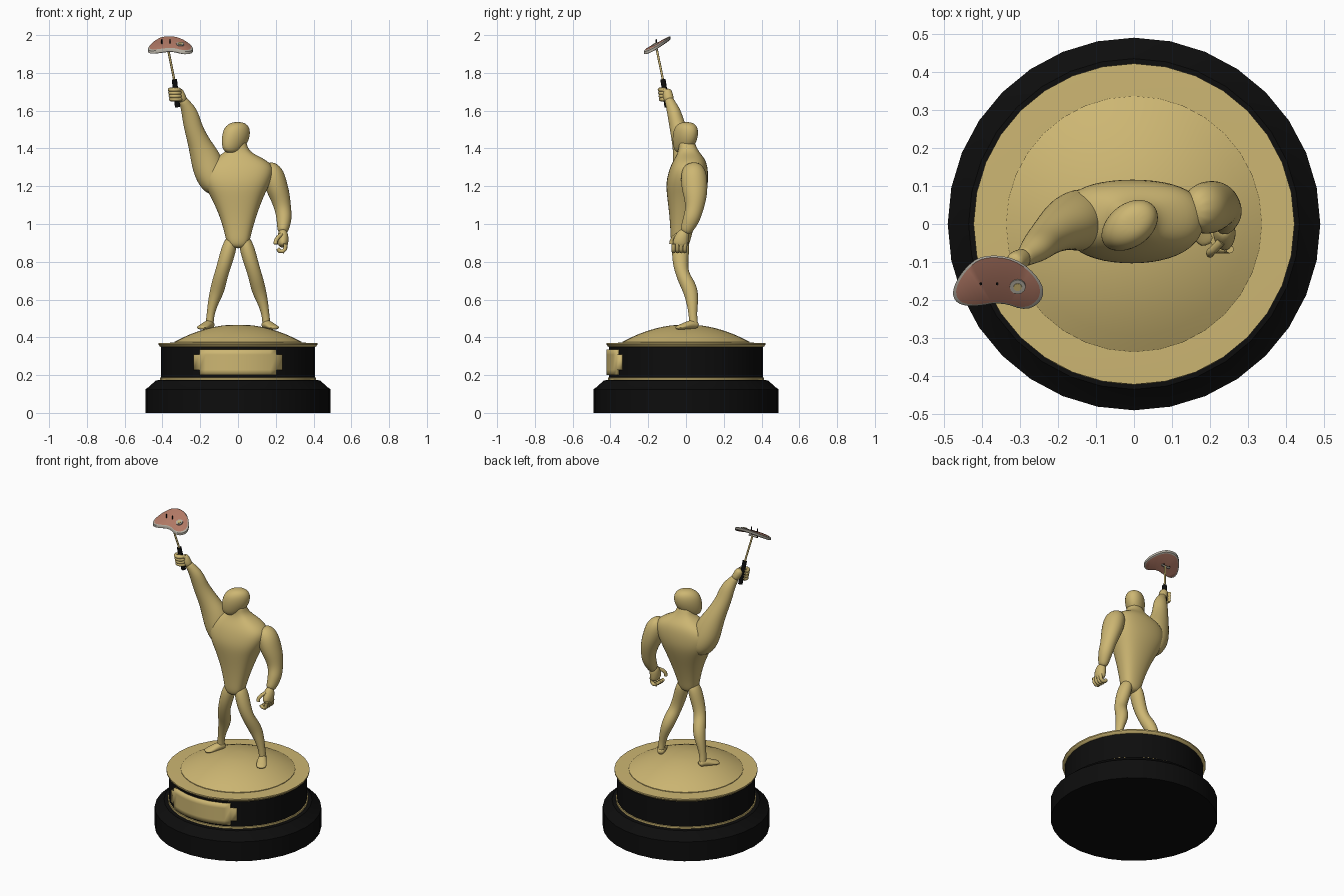
import bpy, bmesh
from math import sin, cos, pi, radians, atan
from mathutils import Vector, Matrix

if "Cube" in bpy.data.objects:
    bpy.data.objects.remove(bpy.data.objects["Cube"])


def material(name, rgb, rough=0.5):
    m = bpy.data.materials.new(name)
    m.use_nodes = True
    m.diffuse_color = (*rgb, 1)
    bsdf = m.node_tree.nodes["Principled BSDF"]
    bsdf.inputs["Base Color"].default_value = (*rgb, 1)
    bsdf.inputs["Roughness"].default_value = rough
    return m


GOLD = material("gold", (0.61, 0.47, 0.17))
BLACK = material("black", (0.004, 0.004, 0.004))
MEAT = material("meat", (0.44, 0.19, 0.13))
FAT = material("fat", (0.44, 0.41, 0.35))


def add_object(name, bm, *mats, angle=35, subsurf=0):
    bmesh.ops.recalc_face_normals(bm, faces=bm.faces)
    me = bpy.data.meshes.new(name)
    bm.to_mesh(me)
    bm.free()
    ob = bpy.data.objects.new(name, me)
    bpy.context.collection.objects.link(ob)
    for m in mats:
        me.materials.append(m)
    if subsurf:
        mod = ob.modifiers.new("smooth", "SUBSURF")
        mod.levels = mod.render_levels = subsurf
        angle = 180
    bpy.ops.object.select_all(action="DESELECT")
    bpy.context.view_layer.objects.active = ob
    ob.select_set(True)
    bpy.ops.object.shade_smooth_by_angle(angle=radians(angle))
    return ob


def bridge(bm, rings):
    n = len(rings[0])
    for a, b in zip(rings, rings[1:]):
        for i in range(n):
            j = (i + 1) % n
            bm.faces.new((a[i], a[j], b[j], b[i]))
    bm.faces.new(rings[0])
    bm.faces.new(rings[-1])


def turned(name, profile, mat, sides=32):
    """Solid of revolution from (radius, height) pairs."""
    bm = bmesh.new()
    rings = [[bm.verts.new((r * cos(2 * pi * i / sides), r * sin(2 * pi * i / sides), z))
              for i in range(sides)] for r, z in profile]
    bridge(bm, rings)
    return add_object(name, bm, mat)


def loft(name, stations, flat=False, ref=(1, 0, 0), turn=0.0, box=1.0, sides=12):
    """Smooth limb through stations (x, y, z, half width, half depth)."""
    bm = bmesh.new()
    pts = [Vector(s[:3]) for s in stations]
    rings = []
    for k, s in enumerate(stations):
        t = pts[min(k + 1, len(pts) - 1)] - pts[max(k - 1, 0)]
        t = Vector((0, 0, 1)) if flat else t.normalized()
        u = Vector(ref)
        u = (u - t * u.dot(t)).normalized()
        v = t.cross(u)
        u, v = u * cos(turn) + v * sin(turn), v * cos(turn) - u * sin(turn)
        ring = []
        for i in range(sides):
            c, d = cos(2 * pi * i / sides), sin(2 * pi * i / sides)
            c, d = [abs(w) ** box * (1 if w > 0 else -1) for w in (c, d)]
            ring.append(bm.verts.new(pts[k] + (u * c * s[3] + v * d * s[4]) * 1.045))
        rings.append(ring)
    bridge(bm, rings)
    return add_object(name, bm, GOLD, subsurf=2)


def rod(name, points, radius, mat):
    cu = bpy.data.curves.new(name, "CURVE")
    cu.dimensions = "3D"
    cu.bevel_depth, cu.bevel_resolution, cu.use_fill_caps = radius, 2, True
    sp = cu.splines.new("POLY")
    sp.points.add(len(points) - 1)
    for p, co in zip(sp.points, points):
        p.co = (*co, 1)
    cu.materials.append(mat)
    ob = bpy.data.objects.new(name, cu)
    bpy.context.collection.objects.link(ob)
    return ob


# Pedestal
turned("plinth", [(.49, 0), (.49, .125), (.475, .135), (.435, .172), (.4, .175)], BLACK)
turned("lower_band", [(.413, .17), (.413, .186), (.4, .188)], GOLD)
turned("drum", [(.407, .18), (.407, .352)], BLACK)
turned("rim", [(.405, .347), (.415, .353), (.422, .362), (.422, .37), (.33, .372)], GOLD)
turned("dome", [(.337, .368)] + [(.337 * k / 8, .468 - .092 * (k / 8) ** 2)
                                 for k in range(8, 0, -1)], GOLD)

# Curved name plate with notched corners
bm = bmesh.new()
cols = [-34, -29] + list(range(-24, 25, 6)) + [29, 34]
rows = [.2, .228, .308, .336]
grid = [[bm.verts.new((.411 * sin(radians(a)), -.411 * cos(radians(a)), z)) for z in rows] for a in cols]
for i in range(len(cols) - 1):
    for j in range(3):
        if not (i in (0, len(cols) - 2) and j != 1):
            bm.faces.new((grid[i][j], grid[i + 1][j], grid[i + 1][j + 1], grid[i][j + 1]))
bmesh.ops.delete(bm, geom=[v for v in bm.verts if not v.link_faces], context="VERTS")
plate = add_object("name_plate", bm, GOLD)
sol = plate.modifiers.new("thickness", "SOLIDIFY")
sol.thickness, sol.offset = .022, 0

# Torso with neck
loft("torso", [(0, -.03, .87, .035, .035), (0, -.03, .9, .06, .05), (0, -.025, .95, .069, .056),
               (0, -.012, 1.05, .098, .075), (-.005, 0, 1.15, .14, .1),
               (-.008, .006, 1.22, .18, .112), (0, .015, 1.3, .195, .1),
               (0, .02, 1.345, .14, .08), (0, .015, 1.375, .07, .058),
               (0, .008, 1.41, .048, .045), (0, 0, 1.45, .04, .04)], flat=True, box=.8)

# Head, chin turned toward the raised arm
head = [(.036, 1.375, .025, .022), (.03, 1.392, .055, .038), (.016, 1.425, .076, .05),
        (.006, 1.465, .082, .058), (0, 1.505, .076, .056), (-.004, 1.53, .052, .042),
        (-.004, 1.54, .02, .018)]
loft("head", [(-.006 - .8 * f, -.6 * f, z, a, b) for f, z, a, b in head], flat=True, turn=radians(217))

# Lowered left arm and hand
loft("left_arm", [(.15, .035, 1.32, .03, .04), (.18, .04, 1.275, .062, .068), (.203, .045, 1.2, .06, .07),
                  (.225, .05, 1.14, .052, .06), (.238, .045, 1.08, .043, .047),
                  (.245, .03, 1.03, .041, .045), (.24, .01, .985, .033, .036),
                  (.235, -.008, .95, .024, .028)])
loft("left_palm", [(.237, -.005, .97, .02, .024), (.238, -.02, .935, .03, .036),
                   (.238, -.03, .9, .029, .042), (.238, -.035, .877, .02, .036)])
for k in range(4):
    y = -.066 + k * .02
    rod(f"left_finger_{k + 1}", [(.252, y, .895), (.25, y, .868), (.238, y, .855),
                                 (.22, y, .857), (.21, y, .87)], .011, GOLD)
rod("left_thumb", [(.23, -.045, .945), (.212, -.065, .93), (.2, -.075, .912), (.2, -.078, .893)], .011, GOLD)

# Raised right arm and fist
loft("right_arm", [(-.11, .015, 1.16, .05, .07), (-.14, .012, 1.25, .085, .085),
                   (-.168, .002, 1.34, .083, .07), (-.203, -.015, 1.42, .06, .056),
                   (-.234, -.04, 1.5, .049, .045), (-.246, -.053, 1.55, .047, .04),
                   (-.26, -.066, 1.6, .041, .036), (-.282, -.083, 1.64, .027, .026),
                   (-.298, -.093, 1.665, .022, .024)])
loft("right_palm", [(-.285, -.086, 1.645, .02, .022), (-.3, -.094, 1.67, .026, .028),
                    (-.312, -.098, 1.695, .026, .026), (-.318, -.1, 1.715, .018, .018)])
for k in range(4):
    arc = [radians(a) for a in range(20, -221, -30)]
    rod(f"right_finger_{k + 1}", [(-.33 - .002 * k + .026 * cos(a), -.11 - .002 * k + .024 * sin(a),
                                   1.66 + .017 * k) for a in arc], .0105, GOLD)
rod("right_thumb", [(-.3, -.1, 1.7), (-.315, -.125, 1.712), (-.345, -.138, 1.712)], .011, GOLD)

# Legs and feet
for side, s in (("left", 1), ("right", -1)):
    leg = [(.03, -.025, .935, .025, .035), (.045, -.028, .88, .04, .047), (.068, -.031, .8, .038, .042),
           (.088, -.02, .735, .036, .034), (.1, .004, .69, .038, .039), (.113, .027, .64, .037, .039),
           (.133, .034, .58, .027, .03), (.146, .036, .52, .02, .021), (.15, .04, .475, .021, .024),
           (.15, .04, .45, .02, .022)]
    foot = [(.138, .066, .462, .014, .018), (.148, .042, .47, .025, .024), (.165, .01, .465, .021, .027),
            (.185, -.025, .455, .014, .032), (.202, -.052, .45, .009, .024)]
    loft(side + "_leg", [(s * p[0], *p[1:]) for p in leg])
    loft(side + "_foot", [(s * p[0], *p[1:]) for p in foot], ref=(0, 0, 1))

# Barbecue fork
rod("fork_handle", [(-.32, -.1, 1.62), (-.337, -.122, 1.765)], .014, BLACK)
rod("fork_shaft", [(-.336, -.12, 1.755), (-.37, -.155, 1.925)], .006, GOLD)
rod("fork_crossbar", [(-.403, -.156, 1.924), (-.345, -.156, 1.924)], .006, FAT)
for name, x in (("left_tine", -.36), ("right_tine", -.403)):
    rod(name, [(x, -.156, 1.92), (x, -.158, 1.978)], .0035, BLACK)


# Tilted, slightly arched steak
def steak_top(x, y):
    return 1.998 + .52 * (y + .08) - (x + .36) ** 2


outline = [(-.48, -.175), (-.45, -.12), (-.4, -.08), (-.31, -.088), (-.245, -.145),
           (-.235, -.195), (-.28, -.23), (-.35, -.205), (-.42, -.218), (-.468, -.21)]
for _ in range(2):
    rounded = []
    for (ax, ay), (bx, by) in zip(outline, outline[1:] + outline[:1]):
        rounded += [(ax * .75 + bx * .25, ay * .75 + by * .25), (ax * .25 + bx * .75, ay * .25 + by * .75)]
    outline = rounded
bm = bmesh.new()
layers = [(.93, -.022), (1, -.018), (1, -.004), (.93, 0)]
bridge(bm, [[bm.verts.new((-.36 + (x + .36) * k, -.155 + (y + .155) * k, dz)) for x, y in outline]
            for k, dz in layers])
for f in bm.faces:
    f.material_index = 0 if len(f.verts) > 4 else 1
for v in bm.verts:
    v.co.z += steak_top(v.co.x, v.co.y)
bmesh.ops.triangulate(bm, faces=[f for f in bm.faces if len(f.verts) > 4])
add_object("steak", bm, MEAT, FAT)

# Round bone set in the steak
for name, r, h, mat in (("bone", .021, .008, FAT), ("marrow", .011, .012, GOLD)):
    bm = bmesh.new()
    bmesh.ops.create_cone(bm, cap_ends=True, segments=12, radius1=r, radius2=r, depth=h)
    place = Matrix.Translation((-.306, -.164, steak_top(-.306, -.164))) @ Matrix.Rotation(atan(.52), 4, "X")
    bmesh.ops.transform(bm, matrix=place, verts=bm.verts)
    add_object(name, bm, mat)
